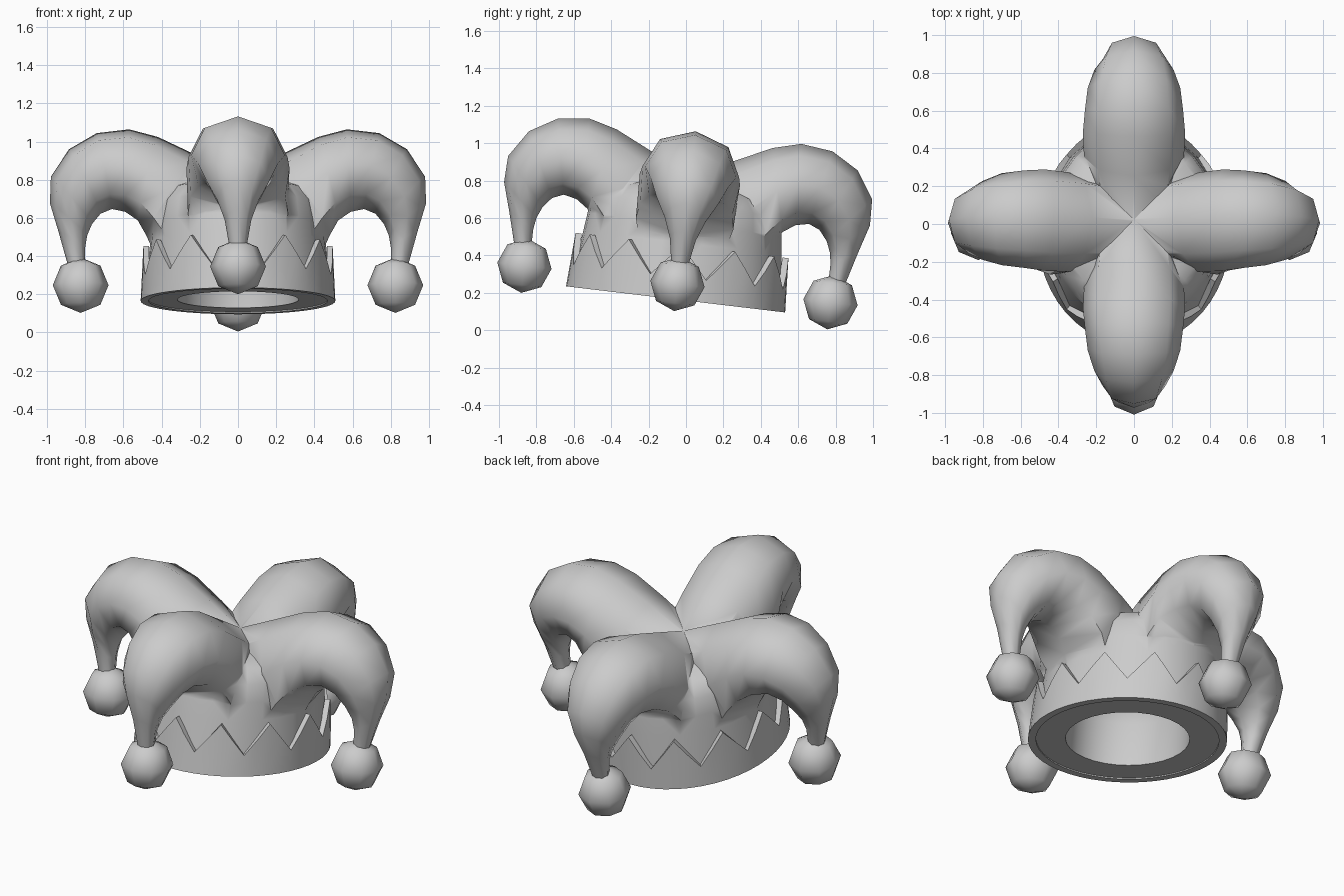
import bpy, bmesh
from math import sin, cos, pi, radians
from mathutils import Vector, Matrix

if "Cube" in bpy.data.objects:
    bpy.data.objects.remove(bpy.data.objects["Cube"])

# Whole hat leans back: local frame sits at the centre of the band's underside
TILT = Matrix.Translation((0, -0.055, 0.17)) @ Matrix.Rotation(radians(-6.8), 4, 'X')
RX, RY = 0.51, 0.59


def loft(name, rings, turn=0.0, loop=False):
    """Skin equal-sized rings; cap the ends, or join last ring to first."""
    bm = bmesh.new()
    vs = [[bm.verts.new(p) for p in r] for r in rings]
    n, m = len(rings), len(rings[0])
    for i in range(n if loop else n - 1):
        a, b = vs[i], vs[(i + 1) % n]
        for j in range(m):
            k = (j + 1) % m
            bm.faces.new((a[j], a[k], b[k], b[j]))
    if not loop:
        bm.faces.new(vs[0])
        bm.faces.new(vs[-1])
    bmesh.ops.recalc_face_normals(bm, faces=bm.faces)
    bm.transform(TILT @ Matrix.Rotation(turn, 4, 'Z'))
    me = bpy.data.meshes.new(name)
    bm.to_mesh(me)
    bm.free()
    ob = bpy.data.objects.new(name, me)
    bpy.context.collection.objects.link(ob)
    return ob


def ellipse(rx, ry, z, n=32):
    return [Vector((rx * cos(2 * pi * i / n), ry * sin(2 * pi * i / n), z)) for i in range(n)]


def smooth(ob, angle):
    bpy.ops.object.select_all(action='DESELECT')
    ob.select_set(True)
    bpy.context.view_layer.objects.active = ob
    bpy.ops.object.shade_smooth_by_angle(angle=radians(angle))


# Cap body
profile = [(0.98, 0.002), (0.96, 0.12), (0.92, 0.3), (0.9, 0.4), (0.87, 0.5), (0.76, 0.575),
           (0.5, 0.62), (0.02, 0.66)]
cap = loft("cap_body", [ellipse(0.5 * s, 0.58 * s, z) for s, z in profile])

# Drooping horn: upper outline (r, z), lower outline (r, z), half width, flare of the lower sides
horn = [
    (0.00, 0.66, 0.44, 0.25, 0.24, 1.4), (0.22, 0.765, 0.48, 0.34, 0.265, 1.4),
    (0.42, 0.86, 0.525, 0.42, 0.27, 1.3), (0.57, 0.90, 0.59, 0.465, 0.26, 1.12),
    (0.74, 0.88, 0.66, 0.48, 0.245, 1), (0.885, 0.795, 0.72, 0.455, 0.21, 1),
    (0.98, 0.65, 0.765, 0.40, 0.165, 1), (0.985, 0.51, 0.79, 0.34, 0.11, 1),
    (0.94, 0.36, 0.80, 0.28, 0.07, 1), (0.89, 0.18, 0.80, 0.18, 0.045, 1)]
sections = []
for tr, tz, br, bz, w, flare in horn:
    top, bot = Vector((tr, 0, tz)), Vector((br, 0, bz))
    mid, up = (top + bot) / 2, (top - bot) / 2
    sections.append([mid + up * cos(k * pi / 4)
                     + Vector((0, w * sin(k * pi / 4) * (flare if k in (3, 5) else 1), 0))
                     for k in range(8)])

# Head opening
hole = loft("head_opening", [ellipse(0.318 * s, 0.368 * s, z) for s, z in
                             [(1, -0.1), (1, 0.25), (0.85, 0.4), (0.4, 0.48)]])

# Merge four horns into the cap, then hollow it
tools = [(loft("horn", sections, q * pi / 2), 'UNION') for q in range(4)] + [(hole, 'DIFFERENCE')]
bpy.context.view_layer.objects.active = cap
for ob, op in tools:
    mod = cap.modifiers.new(op, 'BOOLEAN')
    mod.operation, mod.solver, mod.object = op, 'EXACT', ob
    bpy.ops.object.modifier_apply(modifier=mod.name)
    bpy.data.objects.remove(ob)
smooth(cap, 60)

# Zigzag band: twelve teeth, four columns each
columns = []
for i in range(48):
    a = 2 * pi * i / 48
    h = (0.285, 0.2, 0.115, 0.2)[i % 4]

    def pt(s, z):
        return Vector((RX * s * cos(a), RY * s * sin(a), z))
    columns.append([pt(1, -0.005), pt(1 - 0.1 * h, h), pt(0.93 - 0.05 * h, h), pt(0.92, -0.005)])
band = loft("zigzag_band", columns, loop=True)
smooth(band, 35)

# Bells on the horn tips
for q, side in enumerate(("right", "back", "left", "front")):
    a = q * pi / 2
    pos = TILT @ Vector((0.824 * cos(a), 0.824 * sin(a), 0.078))
    bpy.ops.mesh.primitive_uv_sphere_add(segments=8, ring_count=4, radius=0.146, location=pos,
                                         rotation=(radians(-6.8), 0, 0))
    bell = bpy.context.object
    bell.name = side + "_bell"
    smooth(bell, 60)
